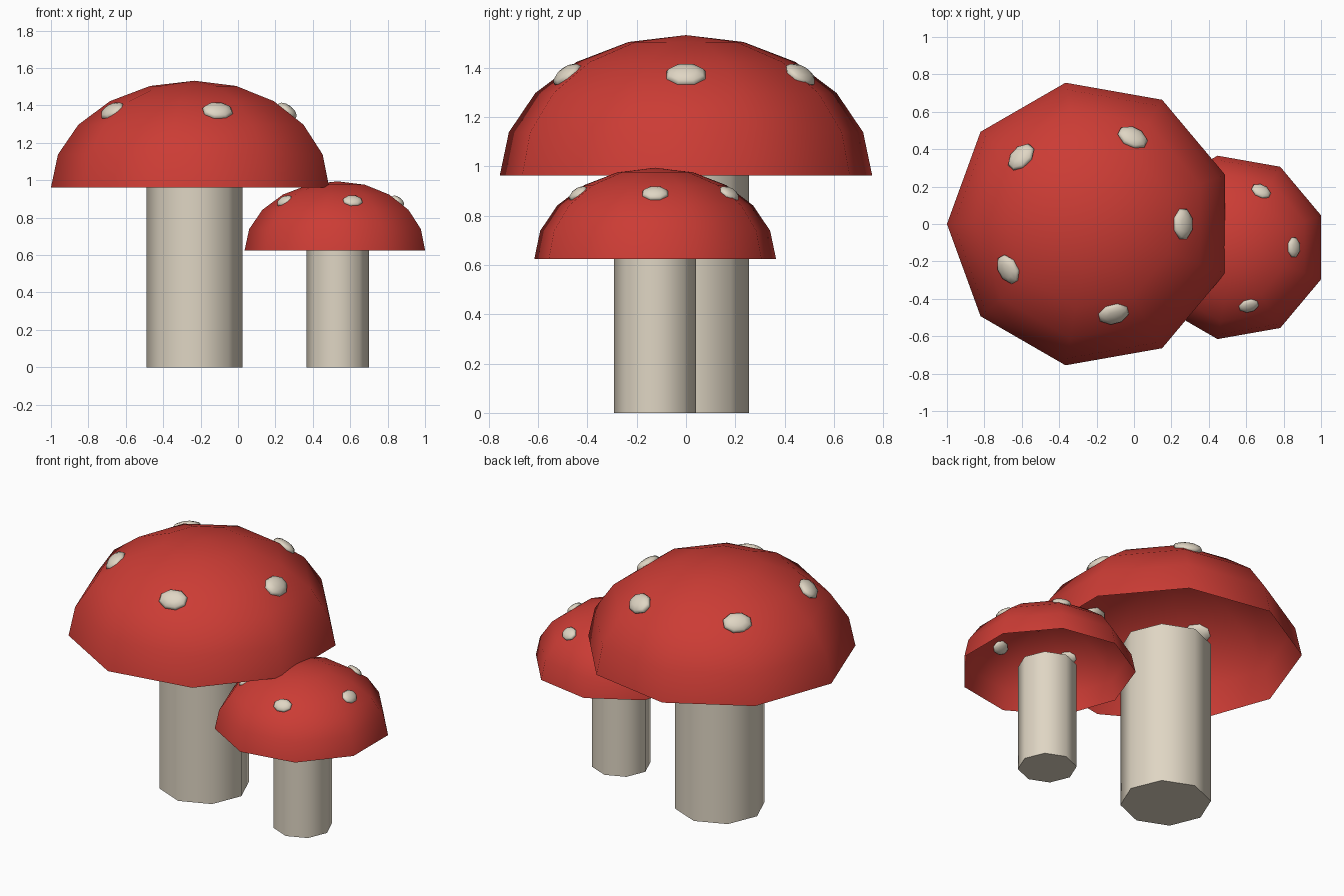
import bpy, bmesh, math
from mathutils import Matrix, Vector

if "Cube" in bpy.data.objects:
    bpy.data.objects.remove(bpy.data.objects["Cube"], do_unlink=True)


def make_material(name, rgb):
    mat = bpy.data.materials.new(name)
    mat.use_nodes = True
    mat.diffuse_color = (*rgb, 1)
    mat.node_tree.nodes["Principled BSDF"].inputs["Base Color"].default_value = (*rgb, 1)
    return mat


RED = make_material("cap red", (0.60, 0.045, 0.035))
CREAM = make_material("stem cream", (0.74, 0.67, 0.55))


def lathe(name, profile, sides, mat, matrix, phase=0.0):
    """Revolve (radius, height) points about z; zero radius closes the end."""
    bm = bmesh.new()
    rings = []
    for r, z in profile:
        count = sides if r > 1e-5 else 1
        angles = [phase + math.tau * i / sides for i in range(count)]
        rings.append([bm.verts.new((r * math.cos(a), r * math.sin(a), z)) for a in angles])
    for low, high in zip(rings, rings[1:]):
        for i in range(sides):
            j = (i + 1) % sides
            quad = [low[i % len(low)], low[j % len(low)],
                    high[j % len(high)], high[i % len(high)]]
            bm.faces.new(list(dict.fromkeys(quad)))
    bm.transform(matrix)
    mesh = bpy.data.meshes.new(name)
    bm.to_mesh(mesh)
    bm.free()
    mesh.materials.append(mat)
    obj = bpy.data.objects.new(name, mesh)
    bpy.context.collection.objects.link(obj)
    bpy.ops.object.select_all(action="DESELECT")
    obj.select_set(True)
    bpy.context.view_layer.objects.active = obj
    bpy.ops.object.shade_smooth_by_angle(angle=math.radians(60))
    return obj


def arc(start, end, steps, radius, height, base=0.0):
    """Profile points along an ellipse between two latitudes."""
    lats = [math.radians(start + (end - start) * i / steps) for i in range(steps + 1)]
    return [(radius * math.cos(t), base + height * math.sin(t)) for t in lats]


CAP_SIDES, CAP_R, CAP_H, RIM_Z = 9, 0.767, 0.57, 0.962
STEM_R, STEM_TOP = 0.256, 1.02
SPOT_Z, SPOT_R = 1.37, 0.527
SPOT_ANGLES = (0, 64, 136, 209, 284.5)


def mushroom(prefix, x, y, size):
    place = Matrix.Translation((x, y, 0)) @ Matrix.Scale(size, 4)

    # Stem: closed octagonal column
    lathe(prefix + "_stem", [(0, 0), (STEM_R, 0), (STEM_R, STEM_TOP), (0, STEM_TOP)],
          8, CREAM, place)

    # Cap: open flattened dome
    lathe(prefix + "_cap", arc(0, 90, 5, CAP_R, CAP_H, RIM_Z),
          CAP_SIDES, RED, place, phase=math.pi)

    # Spots: flattened balls lying on the cap facets
    facet = 360 / CAP_SIDES
    for n, deg in enumerate(SPOT_ANGLES):
        off = math.radians(deg - facet * round(deg / facet))
        r = SPOT_R * math.cos(math.radians(facet / 2)) / math.cos(off)
        a = math.radians(deg)
        centre = Vector((r * math.cos(a), r * math.sin(a), SPOT_Z))
        tilt = Matrix.Rotation(a, 4, "Z") @ Matrix.Rotation(math.radians(38), 4, "Y")
        shape = Matrix.Diagonal((0.066, 0.086, 0.032, 1))
        lathe(f"{prefix}_spot_{n + 1}", arc(-90, 90, 6, 1, 1), 8, CREAM,
              place @ Matrix.Translation(centre) @ tilt @ shape, phase=math.pi / 8)


mushroom("large", -0.233, 0.0, 1.0)
mushroom("small", 0.533, -0.125, 0.649)
